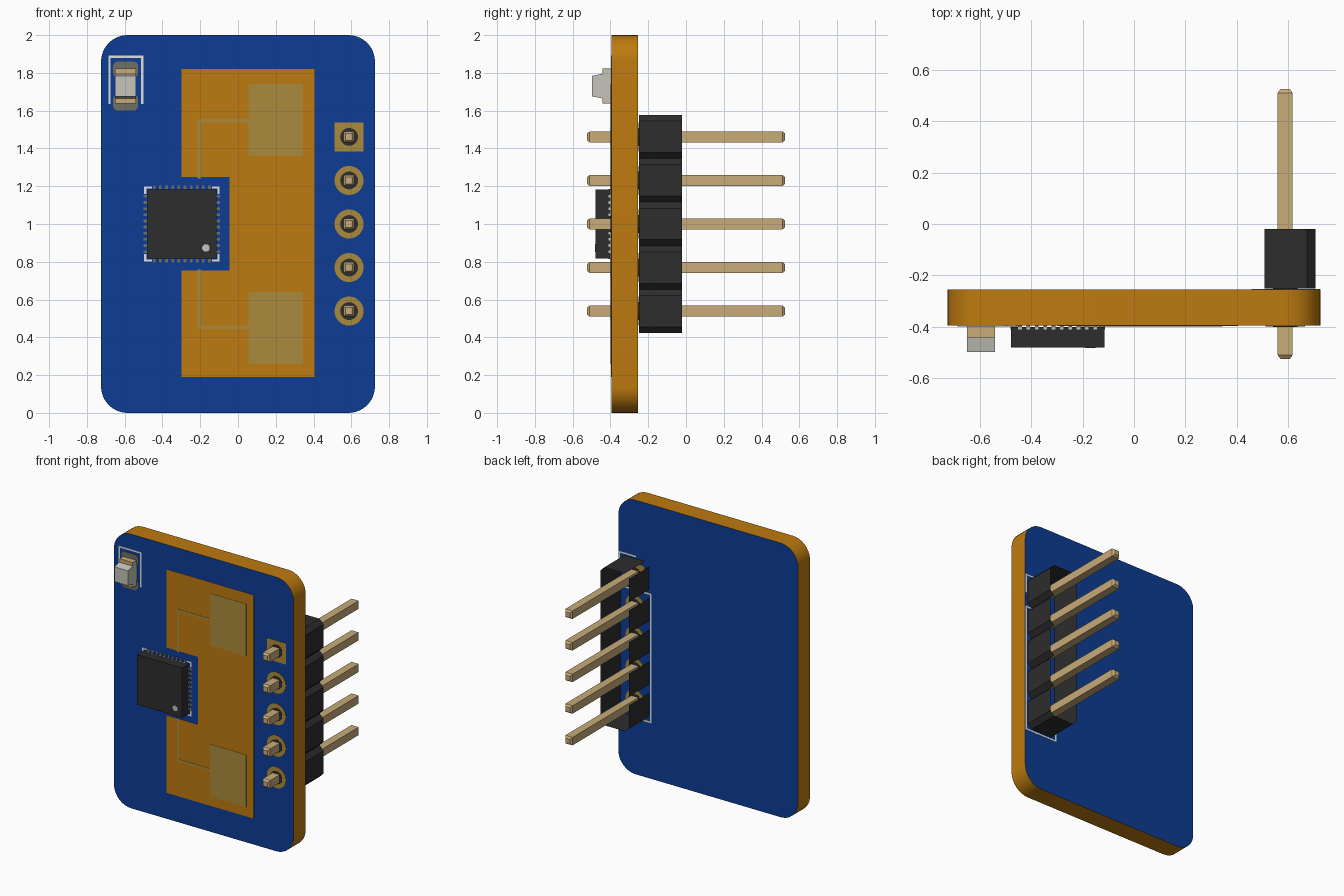
import bpy, bmesh, math

old = bpy.data.objects.get("Cube")
if old:
    bpy.data.objects.remove(old, do_unlink=True)


def material(name, rgb):
    m = bpy.data.materials.new(name)
    m.use_nodes = True
    m.diffuse_color = (*rgb, 1)
    b = m.node_tree.nodes["Principled BSDF"]
    b.inputs["Base Color"].default_value = (*rgb, 1)
    b.inputs["Roughness"].default_value = 0.6
    return m


BLUE = material("blue_mask", (0.004, 0.045, 0.30))
ORANGE = material("orange_substrate", (0.515, 0.195, 0.005))
MUSTARD = material("mustard_pad", (0.40, 0.26, 0.045))
TAN = material("tan_metal", (0.58, 0.41, 0.19))
BLACK = material("black_plastic", (0.026, 0.026, 0.027))
WHITE = material("white_ink", (0.75, 0.75, 0.75))
PALE = material("pale_grey", (0.56, 0.56, 0.50))
GREY = material("solder_grey", (0.16, 0.16, 0.13))

FRONT, BACK = -0.395, -0.255   # board faces


def finish(name, bm, mats):
    me = bpy.data.meshes.new(name)
    bm.to_mesh(me)
    bm.free()
    for m in mats:
        me.materials.append(m)
    ob = bpy.data.objects.new(name, me)
    bpy.context.collection.objects.link(ob)
    return ob


def loft(name, sections, *mats):
    """Capped solid through (y, [(x, z), ...]) sections."""
    bm = bmesh.new()
    rings = [[bm.verts.new((x, y, z)) for x, z in pts] for y, pts in sections]
    n = len(rings[0])
    for a, b in zip(rings, rings[1:]):
        for i in range(n):
            j = (i + 1) % n
            bm.faces.new((a[i], a[j], b[j], b[i]))
    bm.faces.new(rings[0])
    bm.faces.new(rings[-1][::-1])
    bmesh.ops.recalc_face_normals(bm, faces=bm.faces)
    return finish(name, bm, mats)


def rect(x0, x1, z0, z1):
    return [(x0, z0), (x1, z0), (x1, z1), (x0, z1)]


def square(x, z, r):
    return rect(x - r, x + r, z - r, z + r)


def circle(x, z, r, n=32):
    return [(x + r * math.cos(2 * math.pi * i / n), z + r * math.sin(2 * math.pi * i / n)) for i in range(n)]


def rounded(x0, x1, z0, z1, r, n=10):
    pts = []
    for k, (cx, cz) in enumerate(((x1 - r, z1 - r), (x0 + r, z1 - r), (x0 + r, z0 + r), (x1 - r, z0 + r))):
        for i in range(n + 1):
            a = math.pi / 2 * (k + i / n)
            pts.append((cx + r * math.cos(a), cz + r * math.sin(a)))
    return pts


def plate(name, pts, mat, t=0.003, back=False):
    y = BACK if back else FRONT
    return loft(name, [(y, pts), (y + t if back else y - t, pts)], mat)


def box(name, x0, x1, y0, y1, z0, z1, mat):
    return loft(name, [(y0, rect(x0, x1, z0, z1)), (y1, rect(x0, x1, z0, z1))], mat)


def line(name, a, b, w, mat, back=False, t=0.003):
    (xa, za), (xb, zb) = a, b
    h = w / 2
    return plate(name, rect(min(xa, xb) - h, max(xa, xb) + h, min(za, zb) - h, max(za, zb) + h), mat, t, back)


# Circuit board: blue faces, orange edge
board = loft("circuit_board", [(FRONT, rounded(-0.725, 0.725, 0, 2, 0.14)),
                               (BACK, rounded(-0.725, 0.725, 0, 2, 0.14))], BLUE, ORANGE)
for p in board.data.polygons:
    p.material_index = 0 if abs(p.normal.y) > 0.9 else 1
bpy.context.view_layer.objects.active = board
board.select_set(True)
bpy.ops.object.shade_smooth_by_angle(angle=math.radians(35))
board.select_set(False)

# Bare window with a notch around the chip
plate("bare_window", [(-0.3, 0.19), (0.405, 0.19), (0.405, 1.82), (-0.3, 1.82), (-0.3, 1.25),
                      (-0.045, 1.25), (-0.045, 0.755), (-0.3, 0.755)], ORANGE, 0.002)

# Antenna patches and feed lines, mirrored about z = 1
for tag, s in (("upper", 1), ("lower", -1)):
    zs = sorted((1 + s * 0.36, 1 + s * 0.74))
    plate(f"{tag}_antenna_patch", rect(0.055, 0.345, *zs), MUSTARD, 0.004)
    line(f"{tag}_feed_across", (-0.205, 1 + s * 0.547), (0.055, 1 + s * 0.547), 0.017, MUSTARD, t=0.004)
    line(f"{tag}_feed_down", (-0.205, 1 + s * 0.25), (-0.205, 1 + s * 0.547), 0.017, MUSTARD, t=0.004)

# Header pins with pads on both board faces
PX, PITCH = 0.588, 0.2305
for i in range(5):
    z = 1.461 - i * PITCH
    pad = square(PX, z, 0.077) if i == 0 else circle(PX, z, 0.077)
    for side, back in (("front", False), ("back", True)):
        plate(f"{side}_pad_{i + 1}", pad, MUSTARD, 0.003, back)
        plate(f"{side}_hole_{i + 1}", circle(PX, z, 0.047), BLACK, 0.005, back)
    loft(f"header_pin_{i + 1}", [(-0.525, square(PX, z, 0.018)), (-0.51, square(PX, z, 0.029)),
                                 (0.51, square(PX, z, 0.029)), (0.525, square(PX, z, 0.018))], TAN)

# Header shell: open front and back, notched between positions
X0, X1, Y0, Y1, C = 0.475, 0.705, -0.25, -0.02, 0.032
ZB, ZT = 1.0 - 2.5 * PITCH, 1.0 + 2.5 * PITCH
bm = bmesh.new()


def wall(xa, za, xb, zb):
    bm.faces.new([bm.verts.new(v) for v in ((xa, Y0, za), (xb, Y0, zb), (xb, Y1, zb), (xa, Y1, za))])


for i in range(5):
    z0, z1 = ZB + i * PITCH, ZB + (i + 1) * PITCH
    wall(X1 - C, z0, X1, z0 + C)
    wall(X1, z0 + C, X1, z1 - C)
    wall(X1, z1 - C, X1 - C, z1)
    wall(X0, z1 - C, X0, z0 + C)
wall(X0 + C, ZB, X1 - C, ZB)
wall(X1 - C, ZT, X0 + C, ZT)
bmesh.ops.remove_doubles(bm, verts=bm.verts, dist=0.0001)
finish("header_shell", bm, [BLACK])

# Ink outline around the header on the back
L, R, B, T, M = 0.463, 0.717, 0.412, 1.59, ZT - PITCH
for k, (a, b) in enumerate((((L, B), (R, B)), ((L, B), (L, M)), ((R, B), (R, M)), ((L, M), (R, M)),
                            ((R, 1.46), (R, T)), ((PX, T), (R, T)))):
    line(f"header_outline_{k + 1}", a, b, 0.012, WHITE, True, 0.002)

# Chip body, index dot, terminals and corner marks
CX, CZ, H = -0.297, 1.0, 0.182
box("chip_body", CX - H, CX + H, -0.48, FRONT - 0.006, CZ - H, CZ + H, BLACK)
DOT = circle(-0.17, 0.873, 0.02, 20)
loft("chip_index_dot", [(-0.479, DOT), (-0.482, DOT)], PALE)
for i in range(10):
    o = (i - 4.5) * 0.0325
    for s in (-1, 1):
        e = sorted((s * 0.15, s * 0.203))
        f = sorted((s * 0.16, s * 0.184))
        plate("chip_pad", rect(CX + o - 0.007, CX + o + 0.007, CZ + e[0], CZ + e[1]), GREY)
        plate("chip_pad", rect(CX + e[0], CX + e[1], CZ + o - 0.007, CZ + o + 0.007), GREY)
        box("chip_terminal", CX + o - 0.007, CX + o + 0.007, -0.411, FRONT, CZ + f[0], CZ + f[1], PALE)
        box("chip_terminal", CX + f[0], CX + f[1], -0.411, FRONT, CZ + o - 0.007, CZ + o + 0.007, PALE)
for sx in (-1, 1):
    for sz in (-1, 1):
        x, z = CX + sx * 0.194, CZ + sz * 0.194
        line("chip_corner_mark", (x, z), (x - sx * 0.03, z), 0.011, WHITE)
        line("chip_corner_mark", (x, z), (x, z - sz * 0.03), 0.011, WHITE)

# Small lamp: pads, base, end terminals and tapered lens
LX, LZ = -0.595, 1.73
box("lamp_base", LX - 0.055, LX + 0.055, -0.438, FRONT, LZ - 0.088, LZ + 0.088, PALE)
loft("lamp_lens", [(-0.438, rect(LX - 0.055, LX + 0.055, LZ - 0.066, LZ + 0.066)),
                   (-0.498, rect(LX - 0.055, LX + 0.055, LZ - 0.054, LZ + 0.054))], PALE)
for tag, s in (("upper", 1), ("lower", -1)):
    z = sorted((LZ + s * 0.045, LZ + s * 0.13))
    plate(f"{tag}_lamp_pad", rounded(LX - 0.066, LX + 0.066, *z, 0.025, 5), GREY)
    z = sorted((LZ + s * 0.06, LZ + s * 0.092))
    box(f"{tag}_lamp_terminal", LX - 0.054, LX + 0.054, -0.441, FRONT, *z, TAN)
for k, (a, b) in enumerate((((-0.68, 1.64), (-0.68, 1.885)), ((-0.68, 1.885), (-0.507, 1.885)),
                            ((-0.507, 1.64), (-0.507, 1.885)))):
    line(f"lamp_outline_{k + 1}", a, b, 0.012, WHITE)
